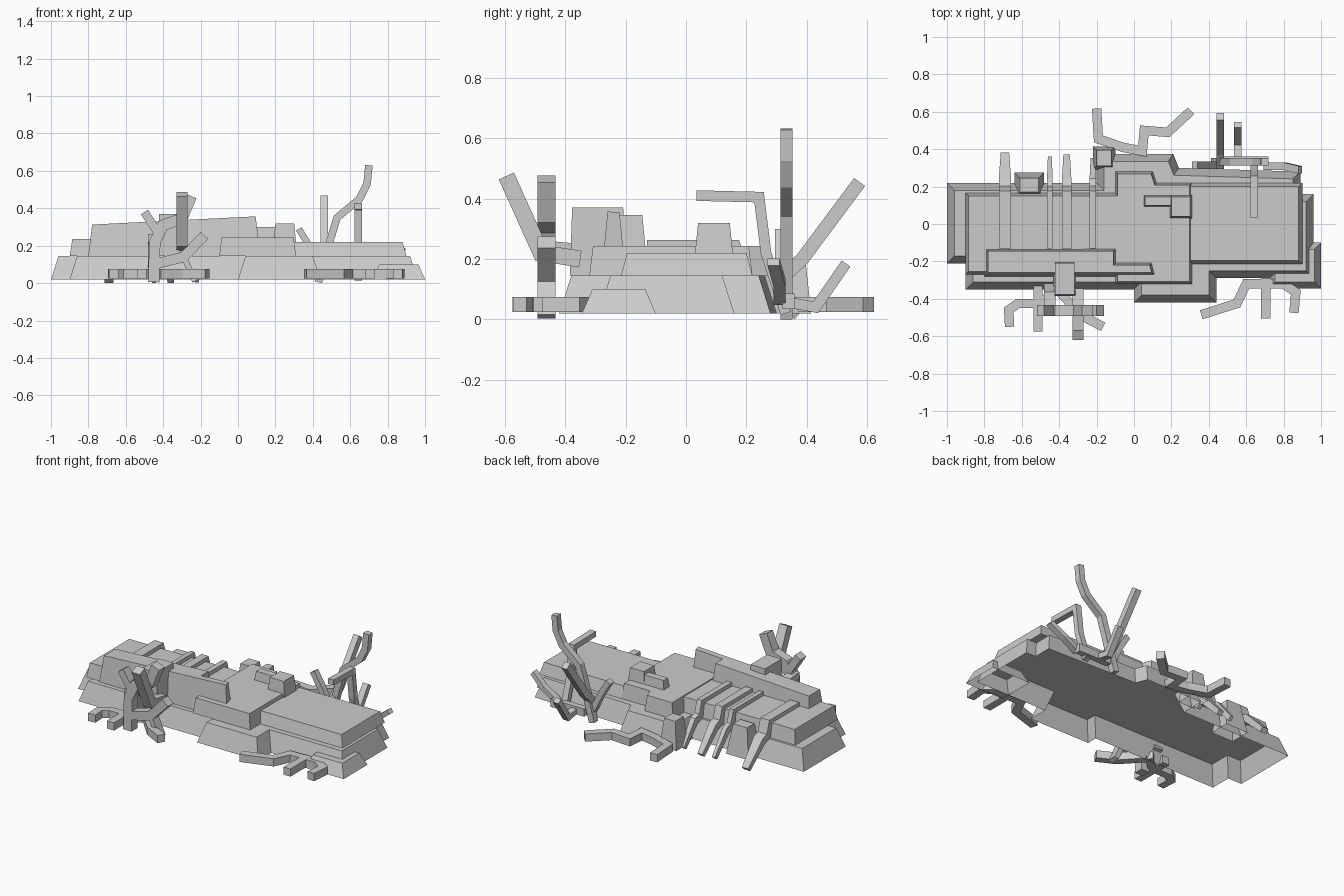
import bpy, bmesh
from mathutils import Vector as V

if "Cube" in bpy.data.objects:
    bpy.data.objects.remove(bpy.data.objects["Cube"])


def finish(name, bm):
    bmesh.ops.recalc_face_normals(bm, faces=bm.faces)
    me = bpy.data.meshes.new(name)
    bm.to_mesh(me)
    bm.free()
    ob = bpy.data.objects.new(name, me)
    bpy.context.collection.objects.link(ob)
    return ob


def slab(name, outline, z0, z1, inset):
    """Open-bottomed rock tier; walls lean inwards. z1 is a height or a function of x."""
    top = z1 if callable(z1) else (lambda x: z1)
    pts = [V(p) for p in outline]
    bm = bmesh.new()
    lower, upper = [], []
    for i, p in enumerate(pts):
        a = (p - pts[i - 1]).normalized()
        b = (pts[(i + 1) % len(pts)] - p).normalized()
        na, nb = V((-a.y, a.x)), V((-b.y, b.x))
        q = p + (na + nb) * inset / (1 + na.dot(nb))
        lower.append(bm.verts.new((p.x, p.y, z0)))
        upper.append(bm.verts.new((q.x, q.y, top(q.x))))
    n = len(pts)
    for i in range(n):
        j = (i + 1) % n
        bm.faces.new((lower[i], lower[j], upper[j], upper[i]))
    cap = bm.faces.new(upper)
    finish_ob = finish(name, bm)
    me = finish_ob.data
    if me.polygons[n].normal.z < 0:
        me.flip_normals()
    return finish_ob


def rect(x0, x1, y0, y1):
    return [(x0, y0), (x1, y0), (x1, y1), (x0, y1)]


def branch(name, path, normal, w, d, tip=1.0):
    """Square-section limb along a path lying in the plane with this normal, mitred at bends."""
    pts, nrm = [V(p) for p in path], V(normal)
    bm = bmesh.new()
    rings = []
    last = len(pts) - 1
    for i, p in enumerate(pts):
        a = (pts[max(i, 1)] - pts[max(i, 1) - 1]).normalized()
        k = min(i, last - 1)
        b = (pts[k + 1] - pts[k]).normalized()
        t = (a + b).normalized()
        s = tip if i == last else 1
        side = nrm.cross(t).normalized() * w / 2 * s / max(t.dot(a), 0.6)
        up = nrm * d / 2 * s
        rings.append([bm.verts.new(p + side * u + up * v)
                      for u, v in ((-1, -1), (1, -1), (1, 1), (-1, 1))])
    for r, q in zip(rings, rings[1:]):
        for j in range(4):
            k = (j + 1) % 4
            bm.faces.new((r[j], r[k], q[k], q[j]))
    bm.faces.new(rings[0])
    bm.faces.new(rings[-1])
    return finish(name, bm)


# Stepped rock tiers
slab("rock_base", [(-1, .22), (-1, -.21), (-.9, -.21), (-.9, -.35), (0, -.35), (0, -.42),
                   (.44, -.42), (.44, -.29), (.96, -.29), (.96, .16), (.89, .16), (.89, .28),
                   (.24, .3), (.21, .375), (-.2, .375), (-.2, .22)], .02, .145, .04)
slab("base_end_step", rect(.72, 1, -.345, -.1), .02, .1, .035)
slab("left_tier", rect(-.9, -.05, -.27, .165), .145, .237, .015)
slab("middle_tier", [(-.1, -.32), (.31, -.32), (.31, .22), (.12, .22), (.1, .28), (-.1, .28)],
     .145, .243, .012)
slab("right_tier", [(.28, -.215), (.9, -.215), (.9, .09), (.9, .22), (.28, .22)], .145, .22, .02)
slab("ridge", [(-.8, -.28), (.12, -.28), (.1, -.2), (-.09, -.2), (-.09, -.125), (-.8, -.125)],
     .145, lambda x: .356 + .05 * (x - .08), .02)
slab("top_stone", rect(.19, .31, .03, .155), .22, .32, .01)
slab("top_stone_low", rect(.05, .21, .09, .155), .22, .3, .01)
slab("front_boulder", rect(-.43, -.31, -.385, -.2), .145, .37, .008)
slab("rear_boulder", rect(-.22, -.1, .29, .415), .02, .2, .02)
slab("rear_wedge", rect(-.64, -.48, .14, .275), .02, .21, .03)

# Roots draped over the left tier and down the rear wall
for i, (x, w, end) in enumerate([(-.69, .065, .37), (-.45, .03, .35), (-.36, .05, .36), (-.22, .035, .34)]):
    branch(f"draped_root_{i}", [(x, -.13, .24), (x, .16, .24), (x, .185, .165), (x, .23, .15),
                                (x, end, .012)], (1, 0, 0), .045, w, .7)

# Flat roots on the ground
ground = [
    [(-.665, -.55), (-.67, -.46), (-.62, -.425), (-.5, -.425), (-.4, -.34)],
    [(-.513, -.575), (-.513, -.32)],
    [(-.40, -.36), (-.28, -.49), (-.165, -.55)],
    [(.36, -.485), (.55, -.425), (.60, -.32), (.8, -.32), (.865, -.365), (.855, -.475)],
    [(.705, -.505), (.705, -.29)],
    [(-.2, .617), (-.19, .455), (-.06, .41), (.045, .39), (.055, .50), (.18, .49), (.305, .605)],
]
for i, path in enumerate(ground):
    branch(f"ground_root_{i}", [(x, y, .05) for x, y in path], (0, 0, 1), .05, .05)

# Dead tree at the front left
Y = -.462
front_tree = [
    ("trunk", [(-.45, Y, .005), (-.445, Y, .22), (-.40, Y, .31), (-.30, Y, .345), (-.25, Y, .465)], (0, 1, 0), .06),
    ("low_limb", [(-.45, Y, .10), (-.29, Y, .14), (-.18, Y, .255)], (0, 1, 0), .055),
    ("left_limb", [(-.41, Y, .24), (-.5, Y, .38)], (0, 1, 0), .045),
    ("leaning_limb", [(-.3, -.35, .2), (-.3, -.48, .22), (-.3, -.595, .475)], (1, 0, 0), .055),
    ("anchor_limb", [(-.45, -.48, .24), (-.45, -.38, .23), (-.45, -.33, .09)], (1, 0, 0), .045),
    ("foot_root", [(-.29, Y, .14), (-.23, Y, .01)], (0, 1, 0), .03),
]
for name, path, n, w in front_tree:
    branch("front_" + name, path, n, w, .06)

# Dead tree at the rear right
Y = .333
rear_tree = [
    ("trunk", [(.43, Y, .005), (.49, Y, .22), (.53, Y, .35), (.65, Y, .45), (.69, Y, .53), (.70, Y, .63)], (0, 1, 0), .04),
    ("leaning_limb", [(.46, .31, .13), (.46, .385, .20), (.46, .575, .455)], (1, 0, 0), .045),
    ("low_limb", [(.555, .32, .06), (.555, .43, .04), (.555, .53, .185)], (1, 0, 0), .035),
    ("hooked_limb", [(.642, .33, .02), (.642, .265, .22), (.642, .242, .405), (.642, .035, .41)], (1, 0, 0), .035),
    ("left_limb", [(.45, .315, .06), (.38, .315, .2), (.325, .315, .29)], (0, 1, 0), .035),
    ("right_root", [(.48, .34, .06), (.72, .34, .06)], (0, 1, 0), .05),
    ("end_limb", [(.70, .31, .06), (.80, .31, .12), (.89, .29, .19)], (0, 1, 0), .03),
]
for name, path, n, w in rear_tree:
    branch("rear_" + name, path, n, w, .04)
